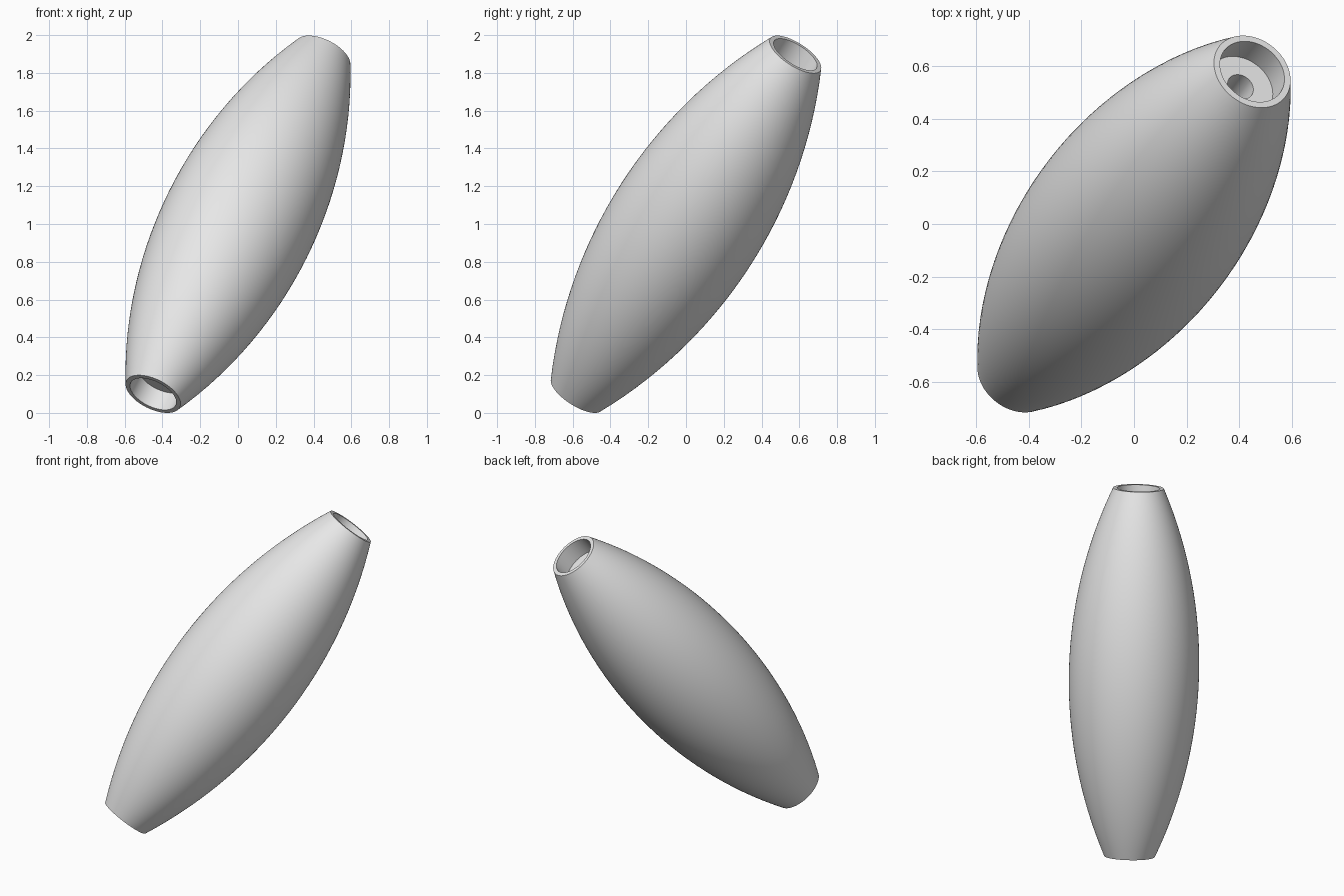
import bpy, bmesh, math
from mathutils import Vector

if "Cube" in bpy.data.objects:
    bpy.data.objects.remove(bpy.data.objects["Cube"])

# Main sizes
AXIS = Vector((0.388, 0.5, 0.776)).normalized()
HALF = 1.16          # half length along the axis
END_R = 0.158        # outer radius at the ends
MID_R = 0.405        # outer radius at the middle
MOUTH_R = 0.133      # counterbore radius
MOUTH_D = 0.115      # counterbore depth
BORE_R = 0.053       # through hole radius
SEGMENTS = 96
STEPS = 32

# Outer wall: circular arc from end to end
bulge = MID_R - END_R
arc_r = (HALF ** 2 + bulge ** 2) / (2 * bulge)
profile = []
for i in range(STEPS + 1):
    t = HALF * (2 * i / STEPS - 1)
    profile.append((math.sqrt(arc_r ** 2 - t ** 2) - arc_r + MID_R, t))

# Inner wall: counterbore, through hole, counterbore
floor = HALF - MOUTH_D
profile += [(MOUTH_R, HALF), (MOUTH_R, floor), (BORE_R, floor),
            (BORE_R, -floor), (MOUTH_R, -floor), (MOUTH_R, -HALF)]

# Lathe the closed profile around z
bm = bmesh.new()
rings = []
for s in range(SEGMENTS):
    a = 2 * math.pi * s / SEGMENTS
    rings.append([bm.verts.new((r * math.cos(a), r * math.sin(a), z)) for r, z in profile])
n = len(profile)
for s in range(SEGMENTS):
    cur, nxt = rings[s], rings[(s + 1) % SEGMENTS]
    for i in range(n):
        j = (i + 1) % n
        bm.faces.new((cur[i], nxt[i], nxt[j], cur[j]))
bmesh.ops.recalc_face_normals(bm, faces=bm.faces)

# Tilt onto the slanted axis and rest on the ground
bm.transform(AXIS.to_track_quat('Z', 'Y').to_matrix().to_4x4())
lowest = min(v.co.z for v in bm.verts)
bmesh.ops.translate(bm, verts=bm.verts, vec=(0, 0, -lowest))

mesh = bpy.data.meshes.new("barrel_grip")
bm.to_mesh(mesh)
bm.free()
grip = bpy.data.objects.new("barrel_grip", mesh)
bpy.context.collection.objects.link(grip)

# Single plain colour
grey = bpy.data.materials.new("light_grey")
grey.diffuse_color = (0.8, 0.8, 0.8, 1)
grey.use_nodes = True
grey.node_tree.nodes["Principled BSDF"].inputs["Base Color"].default_value = grey.diffuse_color
mesh.materials.append(grey)

# Smooth walls with crisp rims
bpy.context.view_layer.objects.active = grip
grip.select_set(True)
bpy.ops.object.shade_smooth_by_angle(angle=math.radians(30))
